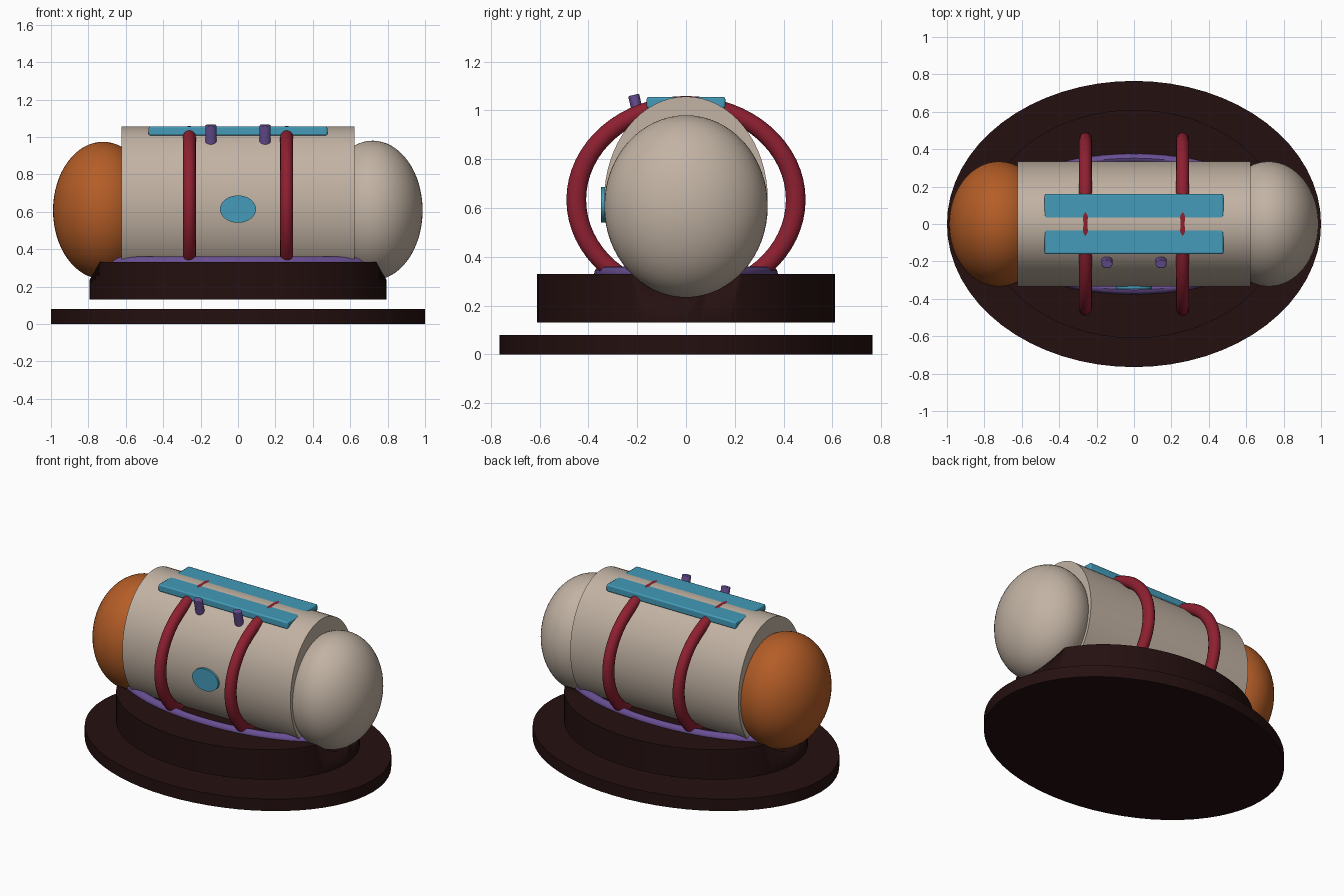
import bpy
from math import radians, pi

if "Cube" in bpy.data.objects:
    bpy.data.objects.remove(bpy.data.objects["Cube"])


def material(name, color):
    m = bpy.data.materials.new(name)
    m.diffuse_color = (*color, 1)
    m.use_nodes = True
    m.node_tree.nodes["Principled BSDF"].inputs["Base Color"].default_value = m.diffuse_color
    return m


BEIGE = material("beige", (0.54, 0.45, 0.37))
DARK = material("dark_brown", (0.018, 0.005, 0.005))
ORANGE = material("orange", (0.46, 0.11, 0.02))
RED = material("deep_red", (0.27, 0.014, 0.03))
BLUE = material("blue", (0.056, 0.327, 0.479))
PURPLE = material("purple", (0.14, 0.078, 0.29))


def finish(name, mat, scale=(1, 1, 1), smooth=True):
    o = bpy.context.object
    o.name = name
    o.scale = scale
    bpy.ops.object.transform_apply(location=False, rotation=True, scale=True)
    o.data.materials.clear()
    o.data.materials.append(mat)
    if smooth:
        bpy.ops.object.shade_smooth_by_angle(angle=radians(35))
    return o


def cylinder(name, mat, loc, scale, rot=(0, 0, 0), depth=1.0, verts=64):
    # unit-radius cylinder, first turned, then stretched along world axes
    bpy.ops.mesh.primitive_cylinder_add(vertices=verts, radius=1, depth=depth,
                                        location=loc, rotation=rot)
    bpy.ops.object.transform_apply(location=False, rotation=True, scale=False)
    return finish(name, mat, scale)


def bevel(o, width, segments=2):
    b = o.modifiers.new("bevel", 'BEVEL')
    b.width, b.segments = width, segments


# oval stand: thin floor plate and a raised plinth floating just above it
cylinder("floor_plate", DARK, (0, 0, 0.04), (1, 0.765, 0.08))
plinth = cylinder("plinth", DARK, (0, 0, 0.23), (0.795, 0.61, 0.2))

# trough cut along the plinth so that the body and caps rest in it
cutter = cylinder("trough_cutter", DARK, (0, 0, 0.61), (1, 0.335, 0.375),
                  (0, pi / 2, 0), depth=2.4)
cutter.hide_render = True
mod = plinth.modifiers.new("trough", 'BOOLEAN')
mod.operation, mod.object, mod.solver = 'DIFFERENCE', cutter, 'EXACT'
bpy.context.view_layer.objects.active = plinth
bpy.ops.object.modifier_apply(modifier=mod.name)
bpy.data.objects.remove(cutter)

# main body
cylinder("body", BEIGE, (0, 0, 0.637), (1, 0.335, 0.42), (0, pi / 2, 0), depth=1.244)

# rounded end caps
for name, mat, x, rx, rz in (("left_cap", ORANGE, -0.722, 0.267, 0.367),
                             ("right_cap", BEIGE, 0.72, 0.267, 0.373)):
    bpy.ops.mesh.primitive_uv_sphere_add(segments=64, ring_count=32, radius=1,
                                         location=(x, 0, 0.607))
    finish(name, mat, (rx, 0.335, rz))

# purple seal lying on the plinth around the body
bpy.ops.mesh.primitive_torus_add(major_radius=1, minor_radius=0.07, major_segments=64,
                                 minor_segments=12, location=(0, 0, 0.33))
finish("seal_ring", PURPLE, (0.765, 0.352, 0.43))

# red hoops around the body
for name, x in (("left_hoop", -0.26), ("right_hoop", 0.26)):
    bpy.ops.mesh.primitive_torus_add(major_radius=0.39, minor_radius=0.035,
                                     major_segments=64, minor_segments=16,
                                     location=(x, 0, 0.634), rotation=(0, pi / 2, 0))
    bpy.ops.object.transform_apply(location=False, rotation=True, scale=False)
    finish(name, RED, (1, 1.153, 1))

# blue top plate, with the crown of the body showing through its middle
bpy.ops.mesh.primitive_cube_add(size=1, location=(0, 0, 1.0313))
bevel(finish("top_plate", BLUE, (0.956, 0.322, 0.047)), 0.008)

# blue oval button on the front
cylinder("front_button", BLUE, (0, -0.328, 0.614), (0.096, 1, 0.073),
         (pi / 2, 0, 0), depth=0.04, verts=48)

# leaning pegs on the front shoulder
for name, x in (("left_peg", -0.145), ("right_peg", 0.145)):
    bpy.ops.mesh.primitive_cylinder_add(vertices=24, radius=1, depth=1,
                                        location=(x, -0.2, 1.0))
    peg = finish(name, PURPLE, (0.03, 0.023, 0.13))
    bevel(peg, 0.004)
    peg.rotation_euler = (radians(13), 0, 0)
